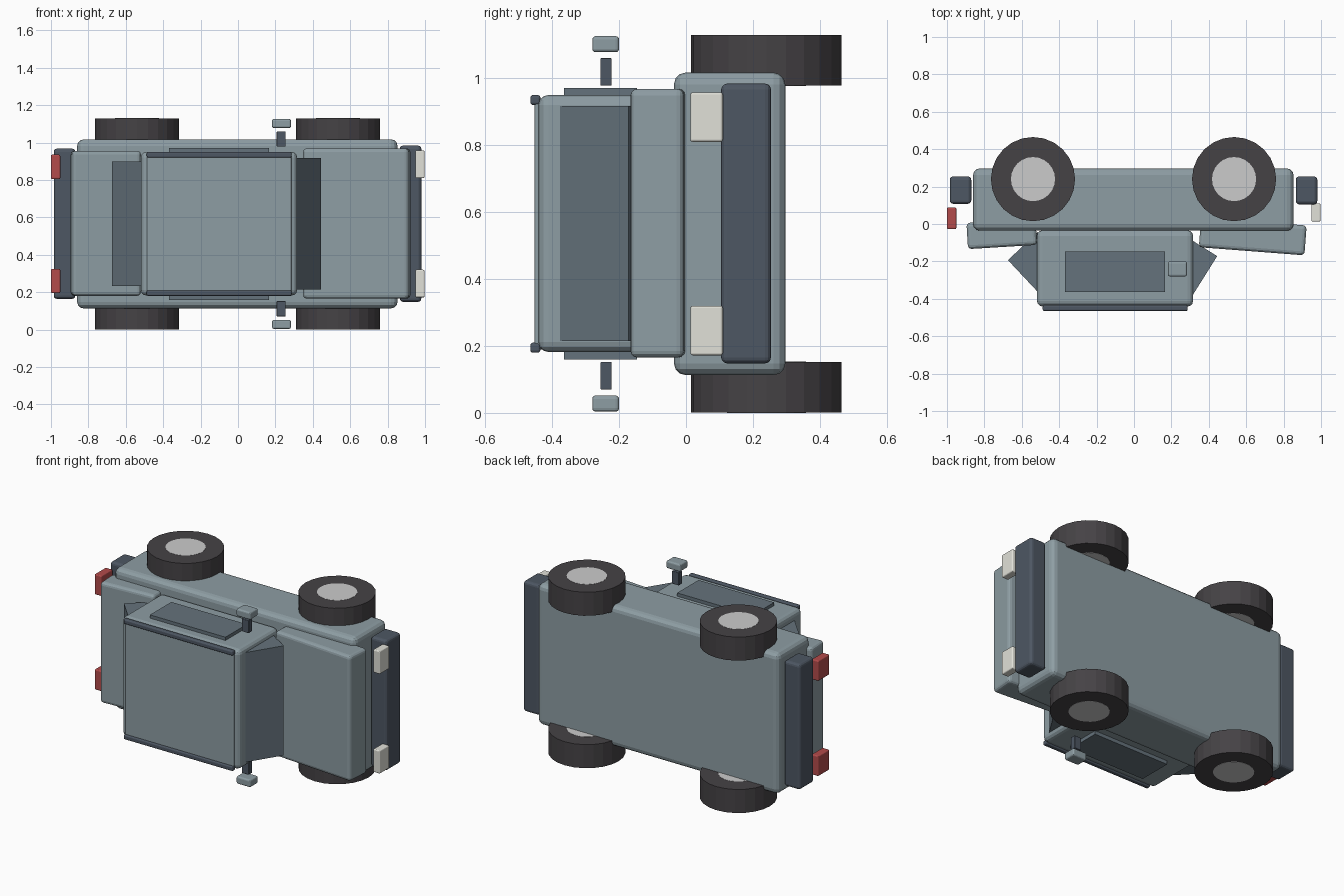
import bpy, bmesh, math
from mathutils import Matrix

if "Cube" in bpy.data.objects:
    bpy.data.objects.remove(bpy.data.objects["Cube"])

MID = 0.565  # mirror plane height: the car lies on its side, width along z


def mat(name, r, g, b):
    m = bpy.data.materials.new(name)
    m.diffuse_color = (r, g, b, 1)
    m.use_nodes = True
    m.node_tree.nodes["Principled BSDF"].inputs["Base Color"].default_value = m.diffuse_color
    return m


BODY = mat("body_paint", .27, .34, .37)
TRIM = mat("dark_trim", .075, .095, .125)
GLASS = mat("glass", .13, .17, .20)
TYRE = mat("rubber", .06, .055, .06)
HUB = mat("hub_metal", .52, .53, .54)
LAMP = mat("lamp_white", .75, .75, .69)
RED = mat("lamp_red", .45, .07, .07)


def finish(name, bm, material, loc=(0, 0, 0), rot=0, bevel=0, smooth=False):
    me = bpy.data.meshes.new(name)
    bm.to_mesh(me)
    bm.free()
    ob = bpy.data.objects.new(name, me)
    bpy.context.collection.objects.link(ob)
    ob.location = loc
    ob.rotation_euler.z = math.radians(rot)
    me.materials.append(material)
    if bevel:
        mod = ob.modifiers.new("bevel", 'BEVEL')
        mod.width, mod.segments = bevel, 3
    return ob


def slab(name, material, centre, size, rot=0, bevel=0):
    bm = bmesh.new()
    bmesh.ops.create_cube(bm, size=1, matrix=Matrix.Diagonal((*size, 1)))
    return finish(name, bm, material, centre, rot, bevel)


def box(name, material, x, y, z, bevel=0):
    """Box from (min, max) ranges."""
    return slab(name, material, [(a + b) / 2 for a, b in (x, y, z)],
                [b - a for a, b in (x, y, z)], 0, bevel)


def pair(name, material, x, y, z, bevel=0):
    """Box on the upper side plus its mirror about the car's mid plane."""
    box(name + "_upper", material, x, y, z, bevel)
    box(name + "_lower", material, x, y, (2 * MID - z[1], 2 * MID - z[0]), bevel)


def disc(name, material, loc, radius, depth):
    bm = bmesh.new()
    bmesh.ops.create_cone(bm, cap_ends=True, segments=24,
                          radius1=radius, radius2=radius, depth=depth)
    finish(name, bm, material, loc)


# Main body, bonnet and boot
box("chassis", BODY, (-.86, .853), (-.036, .297), (.113, 1.017), .035)
slab("bonnet", BODY, (.635, -.066, MID + .002), (.566, .16, .803), -4.4, .02)
slab("boot_lid", BODY, (-.707, -.053, MID + .003), (.37, .14, .775), 3.5, .02)

# Cabin, roof panel and rails
box("cabin", BODY, (-.519, .316), (-.441, -.034), (.182, .95), .03)
box("roof_panel", BODY, (-.487, .285), (-.453, -.42), (.19, .94), .008)
pair("roof_rail", TRIM, (-.488, .287), (-.465, -.435), (.92, .95), .008)

# Windows
slab("windscreen", GLASS, (.2645, -.224, MID + .001), (.25, .28, .703), -32.1)
slab("rear_window", GLASS, (-.498, -.22, MID), (.22, .28, .665), 43.2)
pair("side_window", GLASS, (-.37, .166), (-.364, -.147), (.92, .971))

# Bumpers and lamps
box("front_bumper", TRIM, (.865, .98), (.105, .254), (.148, .984), .018)
box("rear_bumper", TRIM, (-.985, -.87), (.108, .254), (.164, .968), .018)
pair("headlight", LAMP, (.948, .997), (.013, .11), (.81, .958), .007)
pair("tail_light", RED, (-1.0, -.95), (-.027, .088), (.805, .935), .007)

# Wing mirrors
pair("mirror_stem", TRIM, (.207, .255), (-.256, -.222), (.978, 1.06), .003)
pair("mirror_head", BODY, (.182, .283), (-.28, -.2), (1.078, 1.126), .01)

# Wheels
for x, end in ((-.54, "rear"), (.535, "front")):
    for z, side in ((.0765, "lower"), (2 * MID - .0765, "upper")):
        disc(f"{end}_tyre_{side}", TYRE, (x, .24, z), .225, .151)
        disc(f"{end}_hub_{side}", HUB, (x, .24, z), .118, .153)
